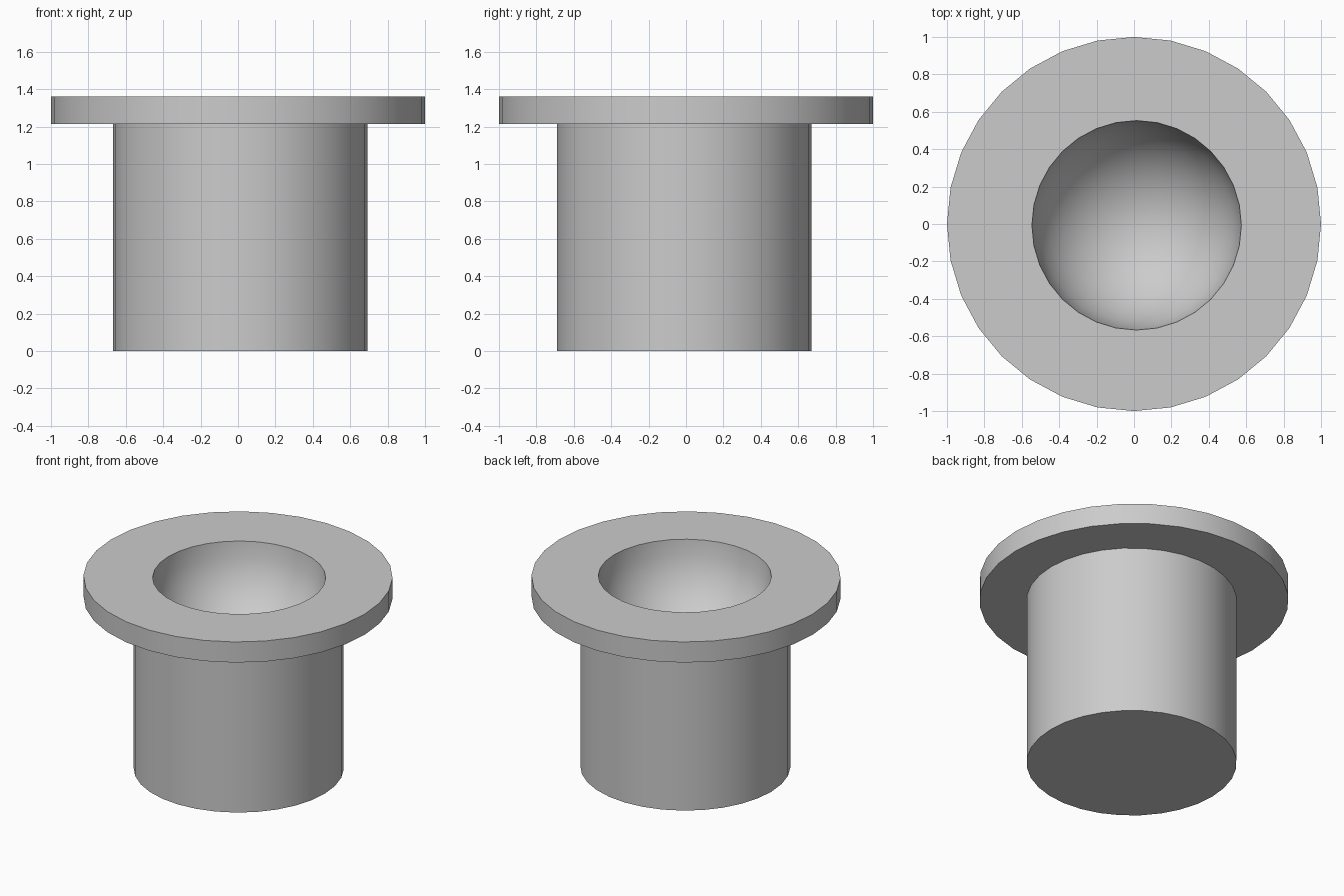
import bpy, bmesh, math

if "Cube" in bpy.data.objects:
    bpy.data.objects.remove(bpy.data.objects["Cube"])

SIDES = 32
BOWL_RINGS = 8
CUP = (0.012, -0.01)      # body axis, slightly off the flange axis
BOWL = (0.014, -0.007)    # bowl axis
BOWL_R, TOP, UNDER = 0.56, 1.36, 1.213

bm = bmesh.new()


def ring(centre, radius, z):
    return [bm.verts.new((centre[0] + radius * math.cos(2 * math.pi * i / SIDES),
                          centre[1] + radius * math.sin(2 * math.pi * i / SIDES), z))
            for i in range(SIDES)]


# Outer profile: body, flange underside, flange edge
rings = [ring(CUP, 0.68, 0), ring(CUP, 0.68, UNDER),
         ring((0, 0), 1, UNDER), ring((0, 0), 1, TOP)]

# Hemispherical bowl sunk into the top
for k in range(BOWL_RINGS):
    a = math.pi / 2 * k / BOWL_RINGS
    rings.append(ring(BOWL, BOWL_R * math.cos(a), TOP - BOWL_R * math.sin(a)))

for a, b in zip(rings, rings[1:]):
    for i in range(SIDES):
        j = (i + 1) % SIDES
        bm.faces.new((a[i], a[j], b[j], b[i]))

# Flat base and bowl bottom
bm.faces.new(rings[0][::-1])
pole = bm.verts.new((*BOWL, TOP - BOWL_R))
for i in range(SIDES):
    bm.faces.new((rings[-1][i], rings[-1][(i + 1) % SIDES], pole))

bmesh.ops.recalc_face_normals(bm, faces=bm.faces)
mesh = bpy.data.meshes.new("flanged_cup")
bm.to_mesh(mesh)
bm.free()
cup = bpy.data.objects.new("flanged_cup", mesh)
bpy.context.collection.objects.link(cup)
bpy.context.view_layer.objects.active = cup
cup.select_set(True)
bpy.ops.object.shade_smooth_by_angle(angle=math.radians(30))
